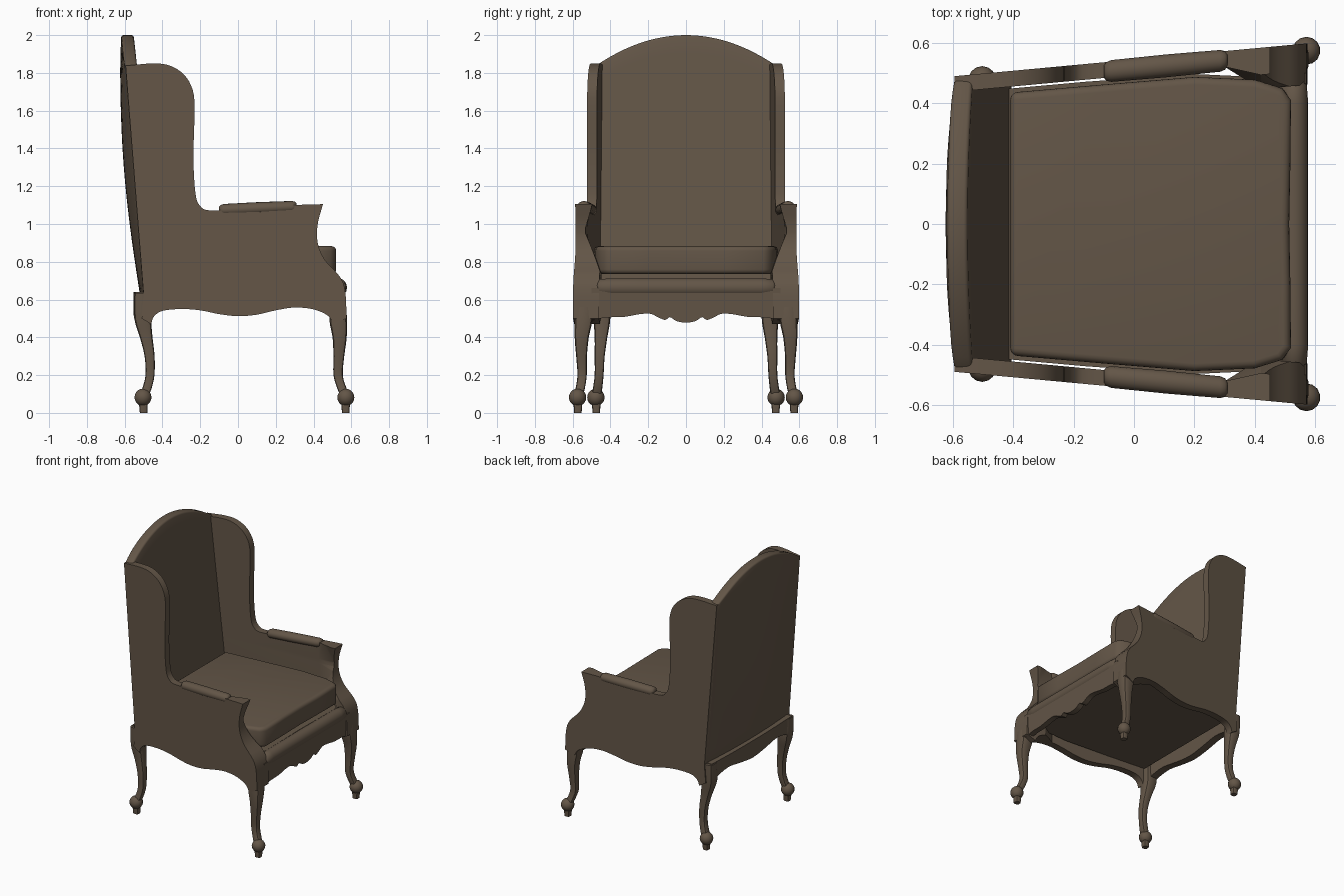
import bpy, bmesh, math
from mathutils import Vector

if "Cube" in bpy.data.objects:
    bpy.data.objects.remove(bpy.data.objects["Cube"])

MAT = bpy.data.materials.new("brown upholstery")
MAT.diffuse_color = (0.125, 0.092, 0.063, 1)
MAT.use_nodes = True
MAT.node_tree.nodes["Principled BSDF"].inputs["Base Color"].default_value = MAT.diffuse_color


def finish(name, bm, angle=35, bevel=0, segments=2):
    bmesh.ops.recalc_face_normals(bm, faces=bm.faces[:])
    me = bpy.data.meshes.new(name)
    bm.to_mesh(me)
    bm.free()
    me.materials.append(MAT)
    ob = bpy.data.objects.new(name, me)
    bpy.context.collection.objects.link(ob)
    bpy.ops.object.select_all(action='DESELECT')
    ob.select_set(True)
    bpy.context.view_layer.objects.active = ob
    if bevel:
        m = ob.modifiers.new("soft edge", 'BEVEL')
        m.width, m.segments, m.limit_method = bevel, segments, 'ANGLE'
        m.angle_limit = math.radians(50)
        bpy.ops.object.modifier_apply(modifier=m.name)
    bpy.ops.object.shade_smooth_by_angle(angle=math.radians(angle))
    return ob


def spline(pts, n=4):
    """Catmull-Rom curve through the points."""
    p = [Vector(q) for q in pts]
    p = [2 * p[0] - p[1]] + p + [2 * p[-1] - p[-2]]
    out = []
    for i in range(1, len(p) - 2):
        a, b, c, d = p[i - 1:i + 3]
        for k in range(n):
            t = k / n
            out.append(0.5 * (2 * b + (c - a) * t + (2 * a - 5 * b + 4 * c - d) * t * t
                              + (3 * b - a - 3 * c + d) * t ** 3))
    return out + [p[-2]]


def prism(bm, pts, shift):
    """Extrude a closed outline of 3D points."""
    f = bm.faces.new([bm.verts.new(p) for p in pts])
    ext = bmesh.ops.extrude_face_region(bm, geom=[f])
    new = [g for g in ext["geom"] if isinstance(g, bmesh.types.BMVert)]
    bmesh.ops.translate(bm, verts=new, vec=shift)


def loft(bm, rings):
    loops = [[bm.verts.new(p) for p in r] for r in rings]
    for a, b in zip(loops, loops[1:]):
        for i in range(len(a)):
            j = (i + 1) % len(a)
            bm.faces.new((a[i], a[j], b[j], b[i]))
    bm.faces.new(loops[0])
    bm.faces.new(loops[-1])


def clamp(v):
    return max(0.0, min(1.0, v))


def outer(x):
    return 0.49 + 0.093 * (x + 0.59)


def thickness(x, z):
    c = clamp((x - 0.3) / 0.12)
    return 0.052 + 0.038 * c * clamp((z - 0.98) / 0.12) + 0.085 * c * clamp((0.95 - z) / 0.2)


# side panel outline: wing and arm, front post, lower edge
wing = spline([(-.595, 1.838), (-.45, 1.85), (-.36, 1.838), (-.285, 1.79), (-.24, 1.71), (-.23, 1.6),
               (-.236, 1.35), (-.225, 1.16), (-.2, 1.095), (-.15, 1.072), (0, 1.08), (.3, 1.1), (.45, 1.105)])
post = spline([(.45, 1.105), (.422, 1.0), (.422, .9), (.46, .81), (.54, .72), (.568, .64), (.575, .5)])
apron = spline([(.505, .47), (.475, .515), (.4, .548), (.3, .558), (.2, .543), (.1, .52), (0, .512),
                (-.1, .523), (-.2, .543), (-.3, .55), (-.4, .54), (-.445, .51), (-.46, .47)])
outline = wing + post[1:] + apron + [Vector((-.51, .5)), Vector((-.5, .63))]

for side, s in (("left", 1), ("right", -1)):
    bm = bmesh.new()
    prism(bm, [(p.x, 1, p.y) for p in outline], (0, -1, 0))
    for axis, values in (((1, 0, 0), (.3, .42)), ((0, 0, 1), (.75, .95, .98))):
        for v in values:
            bmesh.ops.bisect_plane(bm, geom=bm.verts[:] + bm.edges[:] + bm.faces[:],
                                   plane_co=Vector(axis) * v, plane_no=axis)
    for v in bm.verts:
        y = outer(v.co.x)
        v.co.y = s * (y if v.co.y > .5 else y - thickness(v.co.x, v.co.z))
    bmesh.ops.triangulate(bm, faces=[f for f in bm.faces if len(f.verts) > 4])
    finish(side + "_wing_and_arm", bm, 35)

    # arm pad, a rounded bar following the arm
    bm = bmesh.new()
    rings = []
    for t, k in ((0, .55), (.02, .85), (.06, 1), (.5, 1.05), (.94, 1), (.98, .85), (1, .55)):
        x = -.1 + .41 * t
        cy, cz = outer(x) - .031, 1.073 + .018 * t
        rings.append([(x, s * (cy + .036 * k * math.cos(a)), cz + .032 * k * math.sin(a))
                      for a in (i * math.tau / 16 for i in range(16))])
    loft(bm, rings)
    finish(side + "_arm_pad", bm, 50)

    # cabriole legs: x, y, z, width along the spine
    legs = {
        "front": [(.532, .545, .62, .075), (.53, .542, .5, .095), (.538, .552, .4, .076), (.534, .553, .3, .058),
                  (.53, .55, .2, .05), (.55, .56, .13, .05), (.568, .572, .08, .05), (.57, .572, 0, .04)],
        "back": [(-.508, .45, .635, .085), (-.505, .445, .5, .09), (-.486, .45, .4, .068), (-.468, .457, .3, .054),
                 (-.466, .46, .2, .048), (-.482, .468, .13, .05), (-.5, .475, .08, .05), (-.5, .475, 0, .04)]}
    for end, spine in legs.items():
        bm = bmesh.new()
        rings = []
        for x, y, z, w in spline(spine, 3):
            ring = []
            for i in range(12):
                c, q = math.cos((i + .5) * math.tau / 12), math.sin((i + .5) * math.tau / 12)
                ring.append((x + w / 2 * math.copysign(abs(c) ** .5, c),
                             s * (y + w / 2 * math.copysign(abs(q) ** .5, q)), z))
            rings.append(ring)
        loft(bm, rings)
        finish(f"{side}_{end}_leg", bm, 40)
        # ball foot
        bm = bmesh.new()
        fx, fy = spine[-2][:2]
        bmesh.ops.create_uvsphere(bm, u_segments=14, v_segments=10, radius=.046)
        bmesh.ops.translate(bm, verts=bm.verts[:], vec=(fx + .003 * (1 if fx > 0 else -1), s * (fy + .002), .082))
        finish(f"{side}_{end}_foot", bm, 40)

# back: leaning slab with a bowed rear and an arched top
bm = bmesh.new()
N, M, HW = 24, 14, .482


def back_point(i, j, rear):
    u = 2 * i / N - 1
    top = 2.0 - .165 * u * u
    z = .63 + (top - .63) * j / M
    t = (z - .63) / 1.21
    if rear:
        x = -.5 - .095 * min(t, 1.03) - (1 - u * u) * (.02 + .032 * math.sin(math.pi * clamp(t / 1.1)))
    else:
        x = -.405 - .13 * t
    return (x, u * HW, z)


grids = [[[bm.verts.new(back_point(i, j, r)) for j in range(M + 1)] for i in range(N + 1)] for r in (1, 0)]
for g in grids:
    for i in range(N):
        for j in range(M):
            bm.faces.new((g[i][j], g[i + 1][j], g[i + 1][j + 1], g[i][j + 1]))
R, F = grids
for i in range(N):
    for j in (0, M):
        bm.faces.new((R[i][j], R[i + 1][j], F[i + 1][j], F[i][j]))
for j in range(M):
    for i in (0, N):
        bm.faces.new((R[i][j], R[i][j + 1], F[i][j + 1], F[i][j]))
finish("back", bm, 35, .012, 3)

# seat cushion and deck share a tapered plan
half = [(-.41, .435), (-.1, .462), (.2, .487), (.4, .478), (.49, .45), (.52, .41), (.518, .2)]
plan = half + [(.514, 0)] + [(x, -y) for x, y in reversed(half)]
bm = bmesh.new()
prism(bm, [(x, y, .735) for x, y in plan], (0, 0, .148))
finish("seat_cushion", bm, 50, .025, 4)
bm = bmesh.new()
prism(bm, [(x * .99 - (.06 if x < 0 else 0), y * 1.02, .6) for x, y in plan], (0, 0, .11))
finish("seat_deck", bm)

# front apron with scalloped lower edge
edge = [(.5, .49), (.42, .505), (.33, .508), (.25, .522), (.19, .525), (.145, .505), (.11, .492),
        (.085, .507), (.05, .486), (0, .478)]
low = edge + [(-y, z) for y, z in reversed(edge[:-1])]
bm = bmesh.new()
prism(bm, [(.52, p.x, p.y) for p in spline(low, 3)] + [(.52, -.5, .66), (.52, .5, .66)], (.042, 0, 0))
for v in bm.verts:
    if v.co.z > .65 and v.co.x > .55:
        v.co.x += .008
finish("front_apron", bm)

# padded roll above the apron
bm = bmesh.new()
rings = []
for y, k in ((-.475, .6), (-.46, .9), (-.4, 1), (-.2, 1), (0, 1), (.2, 1), (.4, 1), (.46, .9), (.475, .6)):
    rings.append([(.53 + .047 * k * math.cos(a), y, .663 + .05 * k * math.sin(a))
                  for a in (i * math.tau / 18 for i in range(18))])
loft(bm, rings)
finish("front_seat_roll", bm, 50)

# back rail, gently bowed, with a curved lower edge
edge = spline([(.47, .5), (.4, .53), (.28, .55), (.14, .53), (0, .515),
               (-.14, .53), (-.28, .55), (-.4, .53), (-.47, .5)], 3)
bm = bmesh.new()
rings = [[(x - .012 * (1 - (p.x / .47) ** 2), p.x, z)
          for x, z in ((-.542, p.y), (-.485, p.y), (-.485, .64), (-.542, .64))] for p in edge]
loft(bm, rings)
finish("back_rail", bm)
